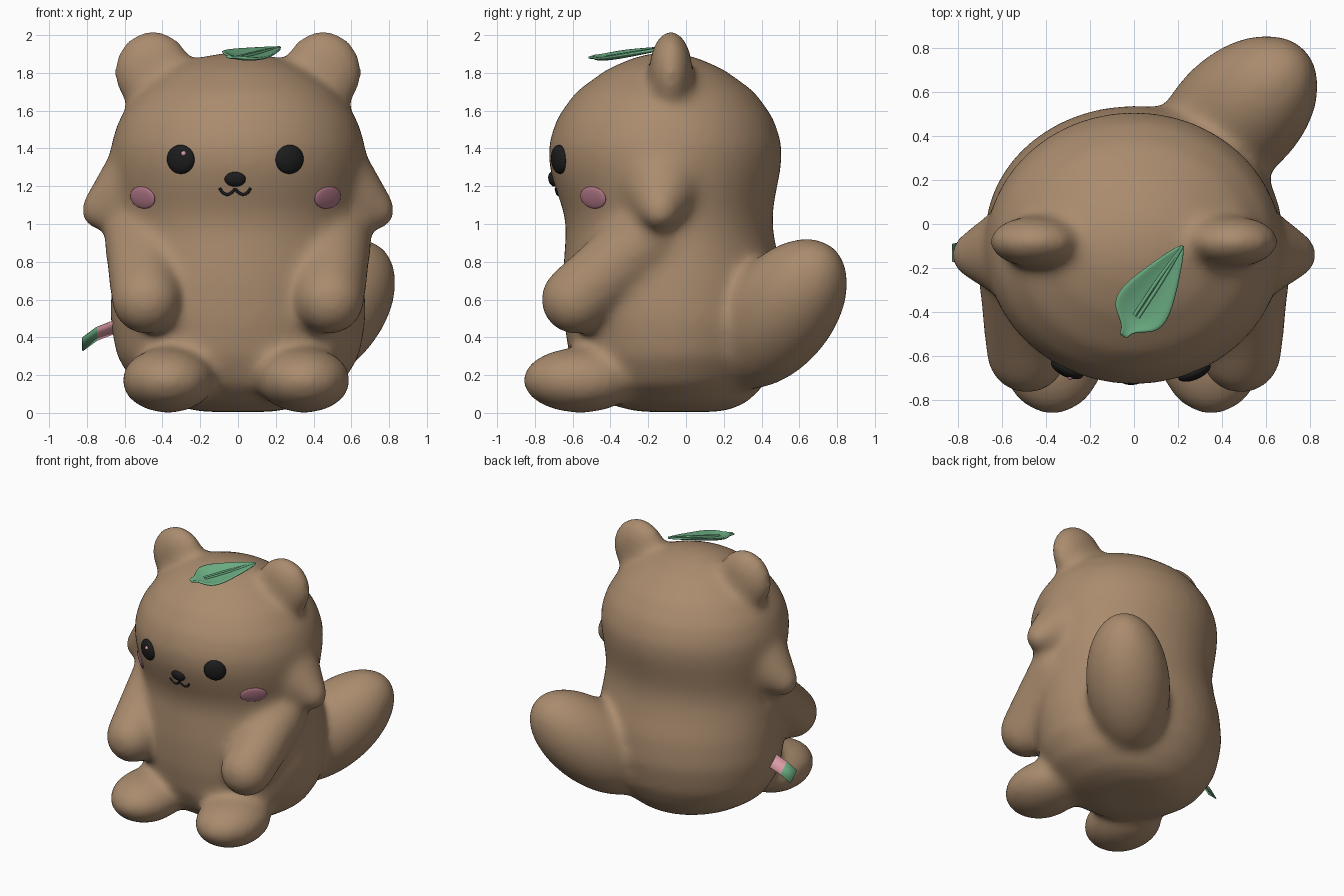
import bpy, bmesh
from math import cos, sin, tau
from mathutils import Vector, Matrix

cube = bpy.data.objects.get("Cube")
if cube:
    bpy.data.objects.remove(cube, do_unlink=True)


def material(name, rgb):
    m = bpy.data.materials.new(name)
    m.use_nodes = True
    m.diffuse_color = (*rgb, 1)
    m.node_tree.nodes["Principled BSDF"].inputs["Base Color"].default_value = (*rgb, 1)
    return m


BROWN = material("brown", (0.40, 0.26, 0.155))
BLACK = material("black", (0.012, 0.012, 0.013))
GREEN = material("green", (0.15, 0.43, 0.23))
ROSE = material("cheek_rose", (0.47, 0.2, 0.26))
PINK = material("light_pink", (0.73, 0.34, 0.39))


def add_object(name, data, *mats):
    ob = bpy.data.objects.new(name, data)
    bpy.context.collection.objects.link(ob)
    for m in mats:
        data.materials.append(m)
    return ob


def mesh_object(name, bm, *mats):
    bmesh.ops.recalc_face_normals(bm, faces=bm.faces)
    for f in bm.faces:
        f.smooth = True
    me = bpy.data.meshes.new(name)
    bm.to_mesh(me)
    bm.free()
    return add_object(name, me, *mats)


def ball(bm, center, radii, rot=None):
    mat = Matrix.LocRotScale(Vector(center), rot, Vector(radii))
    bmesh.ops.create_uvsphere(bm, u_segments=32, v_segments=20, radius=1, matrix=mat)


def limb(bm, a, ra, b, rb):
    """Tapered capsule: the hull around two balls."""
    part = bmesh.new()
    ball(part, a, (ra,) * 3)
    ball(part, b, (rb,) * 3)
    hull = bmesh.ops.convex_hull(part, input=part.verts)
    bmesh.ops.delete(part, geom=[v for v in hull["geom_interior"] if isinstance(v, bmesh.types.BMVert)],
                     context='VERTS')
    me = bpy.data.meshes.new("limb_tmp")
    part.to_mesh(me)
    part.free()
    bm.from_mesh(me)
    bpy.data.meshes.remove(me)


def loft(bm, rings, n=48):
    """Closed stack of ellipses given as height, half width, front y, back y."""
    loops = [[bm.verts.new((rx * cos(tau * i / n), (yf + yb) / 2 + (yb - yf) / 2 * sin(tau * i / n), z))
              for i in range(n)] for z, rx, yf, yb in rings]
    for a, b in zip(loops, loops[1:]):
        for i in range(n):
            j = (i + 1) % n
            bm.faces.new((a[i], a[j], b[j], b[i]))
    bm.faces.new(loops[0][::-1])
    bm.faces.new(loops[-1])


# Body: torso and head in one loft, fused with ears, limbs and tail into a soft skin
bm = bmesh.new()
loft(bm, [(0.005, 0.2, -0.26, 0.2), (0.05, 0.39, -0.43, 0.32), (0.15, 0.55, -0.55, 0.42),
          (0.3, 0.645, -0.62, 0.5), (0.5, 0.68, -0.65, 0.54), (0.7, 0.67, -0.655, 0.525),
          (0.85, 0.65, -0.645, 0.485), (0.97, 0.635, -0.635, 0.46), (1.07, 0.64, -0.65, 0.46),
          (1.18, 0.66, -0.69, 0.48), (1.3, 0.675, -0.725, 0.505), (1.42, 0.675, -0.73, 0.51),
          (1.56, 0.63, -0.685, 0.465), (1.7, 0.525, -0.585, 0.365), (1.82, 0.36, -0.42, 0.2),
          (1.885, 0.2, -0.27, 0.05), (1.908, 0.07, -0.16, -0.06)])
for s in (-1, 1):
    ball(bm, (s * 0.45, -0.08, 1.805), (0.212, 0.118, 0.225))
    ball(bm, (s * 0.36 - 0.01, -0.56, 0.173), (0.25, 0.31, 0.175))
    limb(bm, (s * 0.35, -0.12, 1.3), 0.32, (s * 0.735, -0.14, 1.07), 0.105)
    limb(bm, (s * 0.51, -0.22, 0.91), 0.2, (s * 0.485, -0.585, 0.6), 0.188)
tail_axis = Vector((0.55, 0.53, 0.65))
ball(bm, (0.465, 0.49, 0.525), (0.295, 0.295, 0.515), tail_axis.to_track_quat('Z', 'Y'))
body = mesh_object("body", bm, BROWN)
remesh = body.modifiers.new("fuse", 'REMESH')
remesh.mode = 'VOXEL'
remesh.voxel_size = 0.02
remesh.use_smooth_shade = True
soften = body.modifiers.new("soften", 'SMOOTH')
soften.factor = 0.5
soften.iterations = 55

bpy.context.view_layer.update()
skin = body.evaluated_get(bpy.context.evaluated_depsgraph_get())


def on_face(x, z):
    """Point and normal of the skin, found from the front."""
    hit, loc, normal, _ = skin.ray_cast(Vector((x, -2, z)), Vector((0, 1, 0)))
    return (loc, normal) if hit else (Vector((x, -0.6, z)), Vector((0, -1, 0)))


def button(name, x, z, w, h, depth, mat):
    loc, normal = on_face(x, z)
    bm = bmesh.new()
    ball(bm, loc, (w, h, depth), normal.to_track_quat('Z', 'Y'))
    return mesh_object(name, bm, mat)


# Face
MID = -0.015
for s, side in ((-1, "right"), (1, "left")):
    button(side + "_eye", MID + s * 0.288, 1.342, 0.079, 0.077, 0.036, BLACK)
    button(side + "_cheek", MID + s * 0.49, 1.14, 0.095, 0.06, 0.014, ROSE)
button("eye_glint", -0.278, 1.372, 0.019, 0.02, 0.041, PINK)
button("nose", MID, 1.237, 0.056, 0.04, 0.025, BLACK)


def tube(name, points, radius, mat):
    cu = bpy.data.curves.new(name, 'CURVE')
    cu.dimensions = '3D'
    cu.bevel_depth = radius
    cu.bevel_resolution = 3
    cu.use_fill_caps = True
    sp = cu.splines.new('BEZIER')
    sp.bezier_points.add(len(points) - 1)
    for bp, p in zip(sp.bezier_points, points):
        bp.co = p
        bp.handle_left_type = bp.handle_right_type = 'AUTO'
    return add_object(name, cu, mat)


for s, side in ((-1, "right"), (1, "left")):
    path = [(0, 1.187), (0.02, 1.166), (0.042, 1.157), (0.064, 1.166), (0.082, 1.19)]
    tube(side + "_mouth", [on_face(MID + s * x, z)[0] for x, z in path], 0.008, BLACK)

# Leaf: rows of points across a tapering width
base, tip = Vector((-0.05, -0.51, 1.885)), Vector((0.22, -0.1, 1.935))
across = Vector((0.83, -0.54, -0.16))
profile = [(0, 0.02), (0.06, 0.024), (0.12, 0.055), (0.18, 0.105), (0.27, 0.13), (0.4, 0.128),
           (0.55, 0.105), (0.75, 0.068), (0.9, 0.036), (1, 0.008)]
bm = bmesh.new()
rows = []
for t, w in profile:
    mid = base.lerp(tip, t)
    rows.append([bm.verts.new(mid + across * w * k / 3 - Vector((0, 0, 0.17 * w * (1 - (k / 3) ** 2))))
                 for k in range(-3, 4)])
for r0, r1 in zip(rows, rows[1:]):
    for i in range(6):
        bm.faces.new((r0[i], r0[i + 1], r1[i + 1], r1[i]))
leaf = mesh_object("leaf", bm, GREEN)
thick = leaf.modifiers.new("thickness", 'SOLIDIFY')
thick.thickness = 0.016
thick.offset = 0
sub = leaf.modifiers.new("round", 'SUBSURF')
sub.levels = sub.render_levels = 1
for s, side in ((-1, "right"), (1, "left")):
    start = base.lerp(tip, 0.22) + across * s * 0.01 - Vector((0, 0, 0.012))
    tube(side + "_leaf_vein", [start, base.lerp(tip, 0.6) + across * s * 0.009 - Vector((0, 0, 0.006)), tip],
         0.008, GREEN)

# Two-tone ribbon tag on the hip
bm = bmesh.new()
half = Vector((0, -0.04, 0.035))
rows = [(bm.verts.new(Vector(p) - half), bm.verts.new(Vector(p) + half)) for p in
        [(-0.58, -0.1, 0.48), (-0.66, -0.11, 0.455), (-0.75, -0.115, 0.42), (-0.825, -0.13, 0.365)]]
for i, (r0, r1) in enumerate(zip(rows, rows[1:])):
    bm.faces.new((r0[0], r0[1], r1[1], r1[0])).material_index = 1 if i == 2 else 0
tag = mesh_object("ribbon_tag", bm, PINK, GREEN)
tag.modifiers.new("thickness", 'SOLIDIFY').thickness = 0.006
